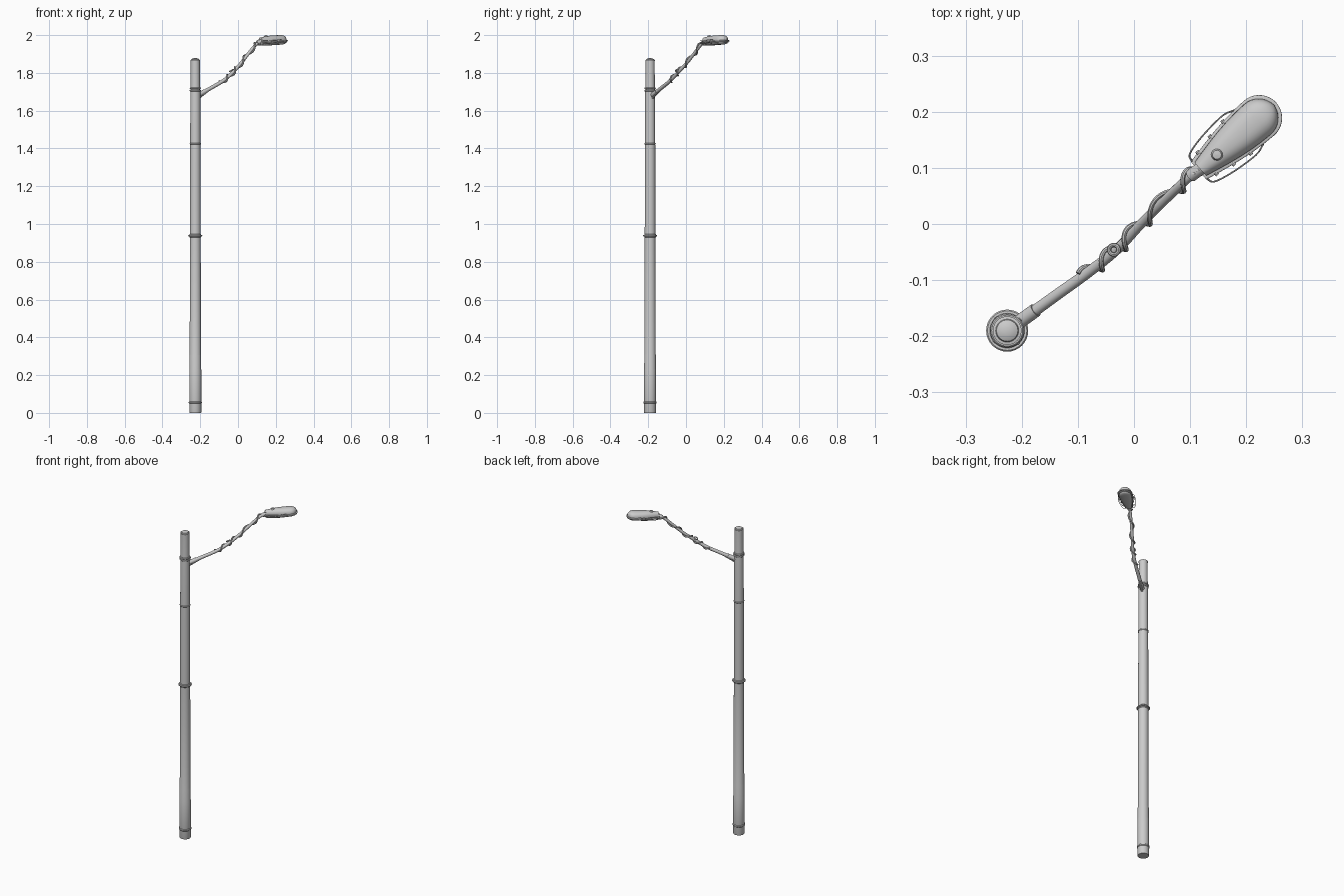
import bpy, bmesh, math
from mathutils import Vector, Matrix

if "Cube" in bpy.data.objects:
    bpy.data.objects.remove(bpy.data.objects["Cube"])

PX, PY = -0.226, -0.190          # pole axis
TAU = 2 * math.pi


def skin(name, rings, angle=35, closed=False):
    """Bridge a list of equal-length point rings into a solid."""
    bm = bmesh.new()
    vs = [[bm.verts.new(p) for p in r] for r in rings]
    n = len(vs[0])
    pairs = list(zip(vs, vs[1:])) + ([(vs[-1], vs[0])] if closed else [])
    for a, b in pairs:
        for i in range(n):
            j = (i + 1) % n
            bm.faces.new((a[i], a[j], b[j], b[i]))
    if not closed:
        bm.faces.new(vs[0][::-1])
        bm.faces.new(vs[-1])
    bmesh.ops.recalc_face_normals(bm, faces=bm.faces)
    me = bpy.data.meshes.new(name)
    bm.to_mesh(me)
    bm.free()
    ob = bpy.data.objects.new(name, me)
    bpy.context.collection.objects.link(ob)
    bpy.ops.object.select_all(action='DESELECT')
    ob.select_set(True)
    bpy.context.view_layer.objects.active = ob
    bpy.ops.object.shade_smooth_by_angle(angle=math.radians(angle))
    return ob


def lathe(name, profile, n=32, mat=None):
    mat = mat or Matrix.Translation((PX, PY, 0))
    return skin(name, [[mat @ Vector((r * math.cos(TAU * i / n), r * math.sin(TAU * i / n), z))
                        for i in range(n)] for r, z in profile])


def band(name, z, r, h):
    b = min(0.003, h * 0.3)
    return lathe(name, [(r - b, z - h / 2), (r, z - h / 2 + b), (r, z + h / 2 - b), (r - b, z + h / 2)])


def frame(t):
    u = t.cross(Vector((0, 0, 1))).normalized()
    return u, u.cross(t).normalized()


def tangent(pts, i):
    return (pts[min(i + 1, len(pts) - 1)] - pts[max(i - 1, 0)]).normalized()


def tube(name, pts, radius, n=10):
    rings = []
    u = frame(tangent(pts, 0))[0]
    for i, p in enumerate(pts):
        t = tangent(pts, i)
        u = (u - t * u.dot(t)).normalized()
        v = t.cross(u)
        r = radius(i / (len(pts) - 1)) if callable(radius) else radius
        rings.append([p + (u * math.cos(TAU * k / n) + v * math.sin(TAU * k / n)) * r for k in range(n)])
    return skin(name, rings)


def spline(pts, steps=8):
    p = [Vector(q) for q in pts]
    p = [p[0] * 2 - p[1]] + p + [p[-1] * 2 - p[-2]]
    out = []
    for a, b, c, d in zip(p, p[1:], p[2:], p[3:]):
        for k in range(steps):
            t = k / steps
            out.append(0.5 * (2 * b + (c - a) * t + (2 * a - 5 * b + 4 * c - d) * t * t
                              + (3 * b - a - 3 * c + d) * t ** 3))
    return out + [p[-2]]


# Pole: stepped, gently tapering shaft with a domed top
lathe("pole", [(0.031, 0), (0.032, 0.003), (0.032, 0.228), (0.0312, 0.232), (0.0308, 0.305),
               (0.0298, 0.309), (0.0285, 0.94), (0.0272, 1.42), (0.0262, 1.70), (0.0248, 1.725),
               (0.0243, 1.862)])
lathe("pole_cap", [(0.0243, 1.862), (0.0255, 1.864), (0.0255, 1.869), (0.0205, 1.870),
                   (0.019, 1.8735), (0.013, 1.8765), (0.006, 1.878), (0.001, 1.8783)])
band("foot_band", 0.055, 0.035, 0.012)
band("middle_band", 0.938, 0.0375, 0.008)
band("middle_band_sleeve", 0.938, 0.031, 0.02)
band("upper_band", 1.425, 0.030, 0.008)
band("collar_lower", 1.706, 0.030, 0.008)
band("collar_upper", 1.719, 0.030, 0.008)

# Arm: slightly bent tube from the pole up to the lamp head
arm = spline([(-0.212, -0.180, 1.681), (-0.14, -0.128, 1.722), (-0.08, -0.085, 1.757),
              (-0.03, -0.045, 1.800), (0.02, 0.008, 1.857), (0.09, 0.076, 1.945), (0.125, 0.104, 1.968)])
tube("arm", arm, lambda t: 0.0105 - 0.003 * t, 14)
tube("arm_socket", arm[0:5], 0.0125, 14)
tube("arm_gusset", [Vector((-0.207, -0.176, 1.668)), Vector((-0.160, -0.142, 1.705))], 0.006)
tube("arm_coupling", arm[-7:], 0.0115, 14)

# Cable: wound round the arm, with a small knot loop
cable = []
n, start, end = 150, 0.30, 0.93
for i in range(n):
    f = (start + (end - start) * i / (n - 1)) * (len(arm) - 1)
    k = min(int(f), len(arm) - 2)
    p = arm[k].lerp(arm[k + 1], f - k)
    u, v = frame(tangent(arm, k).lerp(tangent(arm, k + 1), f - k))
    a = TAU * 4.5 * i / (n - 1) + 2.4
    cable.append(p + (u * math.cos(a) + v * math.sin(a)) * 0.0125)
tube("wound_cable", cable, 0.0042, 8)
lc = Vector((-0.036, -0.046, 1.812))
skin("cable_knot", [[lc + Vector(((0.0085 + 0.0038 * math.cos(b)) * math.cos(a),
                                  (0.0085 + 0.0038 * math.cos(b)) * math.sin(a),
                                  0.0038 * math.sin(b) + 0.005 * math.cos(a)))
                     for b in [TAU * j / 8 for j in range(8)]]
                    for a in [TAU * i / 20 for i in range(20)]], closed=True)

# Lamp head frame: local x runs along the head, z up, slightly raised tip
HEAD = (Matrix.Translation((0.115, 0.095, 1.967)) @ Matrix.Rotation(math.radians(41), 4, 'Z')
        @ Matrix.Rotation(math.radians(-3), 4, 'Y'))
SR = 0.041


def half_width(s):
    if s <= 0.143:
        return 0.021 + 0.020 * math.sin(math.pi / 2 * max(s, 0) / 0.143)
    return math.sqrt(max(SR ** 2 - (s - 0.143) ** 2, 0))


STATIONS = [0, 0.004, 0.02, 0.045, 0.07, 0.095, 0.12, 0.143] + \
           [0.143 + SR * math.sin(math.pi / 2 * k / 9) for k in range(1, 9)] + [0.1839]


def head_part(name, inset, base, up, down, power=2.4, n=32):
    """Egg-shaped solid: rounded cross-sections strung along the head."""
    rings = []
    for s in STATIONS:
        w = half_width(s)
        q = max(w - inset, 0.0005)
        ends = min(1, (w / SR) ** 0.7) if s > 0.143 else 0.8 + 0.2 * min(1, s / 0.06)
        x = 0.092 + (s - 0.092) * (1 - inset / 0.092)
        ring = []
        for i in range(n):
            c, d = math.cos(TAU * i / n), math.sin(TAU * i / n)
            y = math.copysign(abs(c) ** (2 / power), c) * q
            z = math.copysign(abs(d) ** (2 / power), d) * (up if d > 0 else down) * ends
            ring.append(HEAD @ Vector((x, y, base + z)))
        rings.append(ring)
    return skin(name, rings, 50)


head_part("lamp_shell", 0.005, -0.004, 0.030, 0.004)
head_part("lamp_rim", 0.0, -0.006, 0.004, 0.004, 5)
head_part("lamp_gasket", 0.003, -0.012, 0.004, 0.004, 5)
head_part("lamp_lens", 0.007, -0.012, 0.004, 0.013)

# Light sensor on top of the head
lathe("sensor", [(0.0105, 0.012), (0.0105, 0.024), (0.009, 0.0265), (0.008, 0.029), (0.001, 0.030)],
      16, HEAD @ Matrix.Translation((0.045, 0, 0)))

# Thin side rails with standoffs, mirrored
for side, y in (("left", 1), ("right", -1)):
    for lvl, z in (("upper", 0.003), ("lower", -0.012)):
        path = [(0.002, 0.020), (0.008, 0.033), (0.045, 0.042), (0.095, 0.046), (0.118, 0.040)]
        tube(f"side_rail_{lvl}_{side}", [HEAD @ p for p in spline([(x, y * w, z) for x, w in path], 5)],
             0.0014, 6)
    for i, x in enumerate((0.02, 0.055, 0.09)):
        w = half_width(x)
        tube(f"rail_post_{side}_{i}", [HEAD @ Vector((x, y * (w - 0.004), -0.005)),
                                       HEAD @ Vector((x, y * (w + 0.003), -0.005))], 0.0035, 8)

# Bolts on the coupling and round the pole collar
for i, t in enumerate((-6, -4)):
    p = arm[t]
    lathe(f"coupling_bolt_{i}", [(0.003, 0.008), (0.003, 0.0135), (0.001, 0.0145)], 8, Matrix.Translation(p))
for i in range(4):
    a = TAU * i / 4 + math.radians(41)
    m = (Matrix.Translation((PX, PY, 1.7125)) @ Matrix.Rotation(a, 4, 'Z') @ Matrix.Rotation(math.pi / 2, 4, 'Y'))
    lathe(f"collar_bolt_{i}", [(0.004, 0.022), (0.004, 0.031), (0.0025, 0.032)], 8, m)
